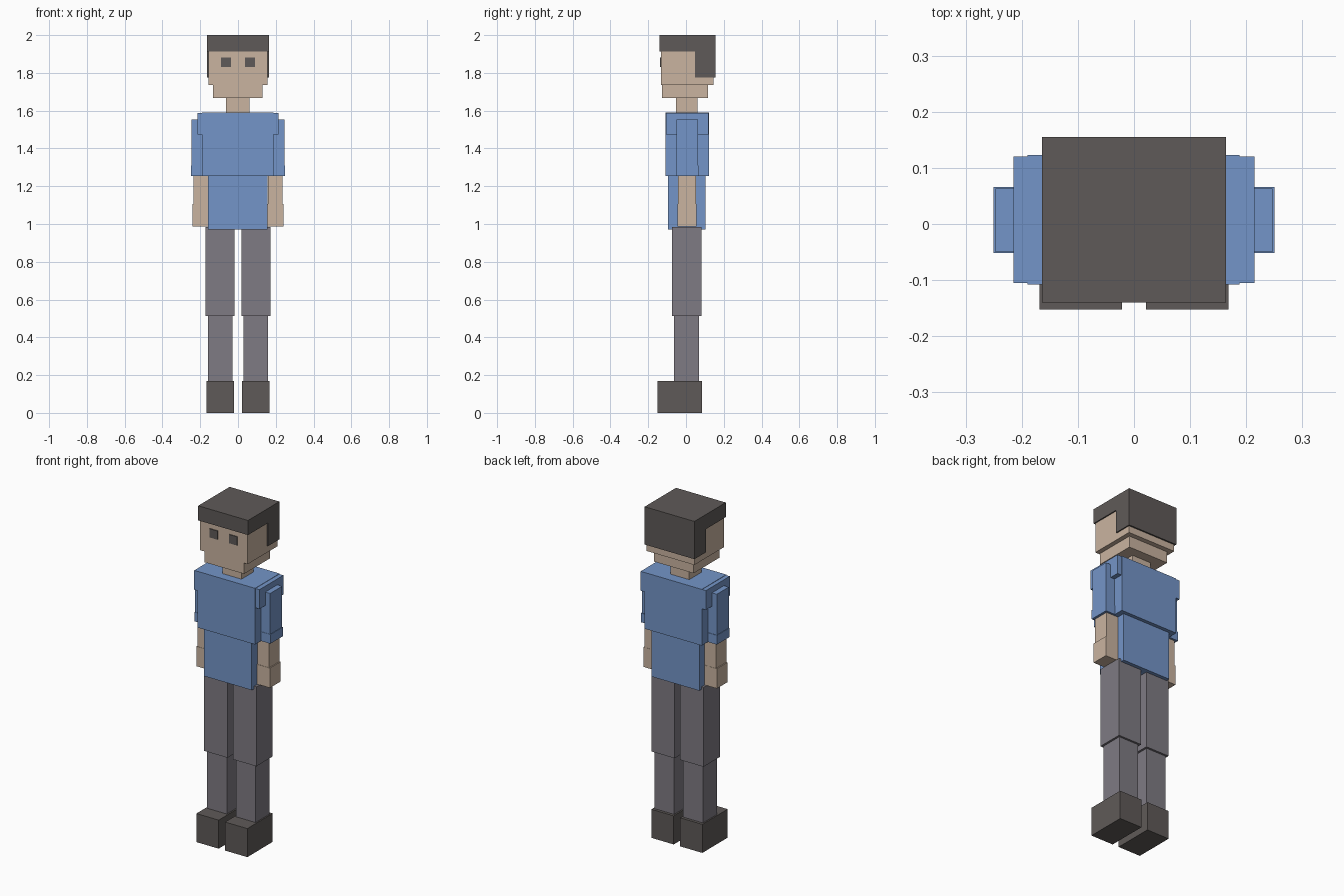
import bpy, bmesh

if "Cube" in bpy.data.objects:
    bpy.data.objects.remove(bpy.data.objects["Cube"])


def material(name, rgb):
    """Flat material from 0-255 sRGB values."""
    mat = bpy.data.materials.new(name)
    lin = [((c / 255 + 0.055) / 1.055) ** 2.4 for c in rgb]
    mat.diffuse_color = (*lin, 1)
    mat.use_nodes = True
    mat.node_tree.nodes["Principled BSDF"].inputs["Base Color"].default_value = mat.diffuse_color
    return mat


DARK = material("dark brown", (95, 90, 88))
SKIN = material("skin", (202, 180, 160))
BLUE = material("blue shirt", (116, 149, 200))
GREY = material("grey trousers", (127, 123, 131))


def prism(name, mat, profile, x0, x1):
    """Extrude a (y, z) profile along x from x0 to x1."""
    bm = bmesh.new()
    face = bm.faces.new([bm.verts.new((x0, y, z)) for y, z in profile])
    ext = bmesh.ops.extrude_face_region(bm, geom=[face])
    verts = [v for v in ext["geom"] if isinstance(v, bmesh.types.BMVert)]
    bmesh.ops.translate(bm, verts=verts, vec=(x1 - x0, 0, 0))
    bmesh.ops.recalc_face_normals(bm, faces=bm.faces)
    mesh = bpy.data.meshes.new(name)
    bm.to_mesh(mesh)
    bm.free()
    mesh.materials.append(mat)
    obj = bpy.data.objects.new(name, mesh)
    bpy.context.collection.objects.link(obj)
    return obj


def box(name, mat, x, y, z):
    """Box from (min, max) ranges."""
    return prism(name, mat, [(y[0], z[0]), (y[1], z[0]), (y[1], z[1]), (y[0], z[1])], *x)


def pair(name, mat, x, y, z):
    """Box on the +x side with a mirrored copy on the -x side."""
    box("left_" + name, mat, x, y, z)
    box("right_" + name, mat, (-x[1], -x[0]), y, z)


# Head: skull, jaw, neck and eye plates
box("head", SKIN, (-0.157, 0.157), (-0.133, 0.146), (1.735, 1.95))
box("jaw", SKIN, (-0.132, 0.13), (-0.128, 0.117), (1.668, 1.735))
box("neck", SKIN, (-0.063, 0.061), (-0.054, 0.06), (1.57, 1.668))
pair("eye", DARK, (0.038, 0.09), (-0.138, -0.13), (1.83, 1.882))

# Hair: flat cap with a deep back, one L-shaped profile
prism("hair", DARK, [(-0.14, 1.913), (-0.14, 2.0), (0.155, 2.0),
                     (0.155, 1.775), (0.047, 1.775), (0.047, 1.913)], -0.164, 0.164)

# Shirt body
box("chest", BLUE, (-0.19, 0.188), (-0.108, 0.123), (1.255, 1.59))
box("waist", BLUE, (-0.159, 0.157), (-0.095, 0.102), (0.97, 1.255))
pair("shoulder", BLUE, (0.18, 0.215), (-0.105, 0.12), (1.473, 1.588))

# Arms
pair("upper_sleeve", BLUE, (0.155, 0.247), (-0.05, 0.063), (1.31, 1.553))
pair("sleeve_cuff", BLUE, (0.153, 0.25), (-0.052, 0.066), (1.255, 1.31))
pair("forearm", SKIN, (0.158, 0.236), (-0.043, 0.054), (1.1, 1.26))
pair("hand", SKIN, (0.155, 0.242), (-0.045, 0.055), (0.987, 1.105))

# Legs and shoes
pair("thigh", GREY, (0.018, 0.172), (-0.073, 0.081), (0.512, 0.985))
pair("shin", GREY, (0.03, 0.16), (-0.063, 0.069), (0.16, 0.514))
pair("shoe", DARK, (0.021, 0.168), (-0.152, 0.086), (0.0, 0.17))
